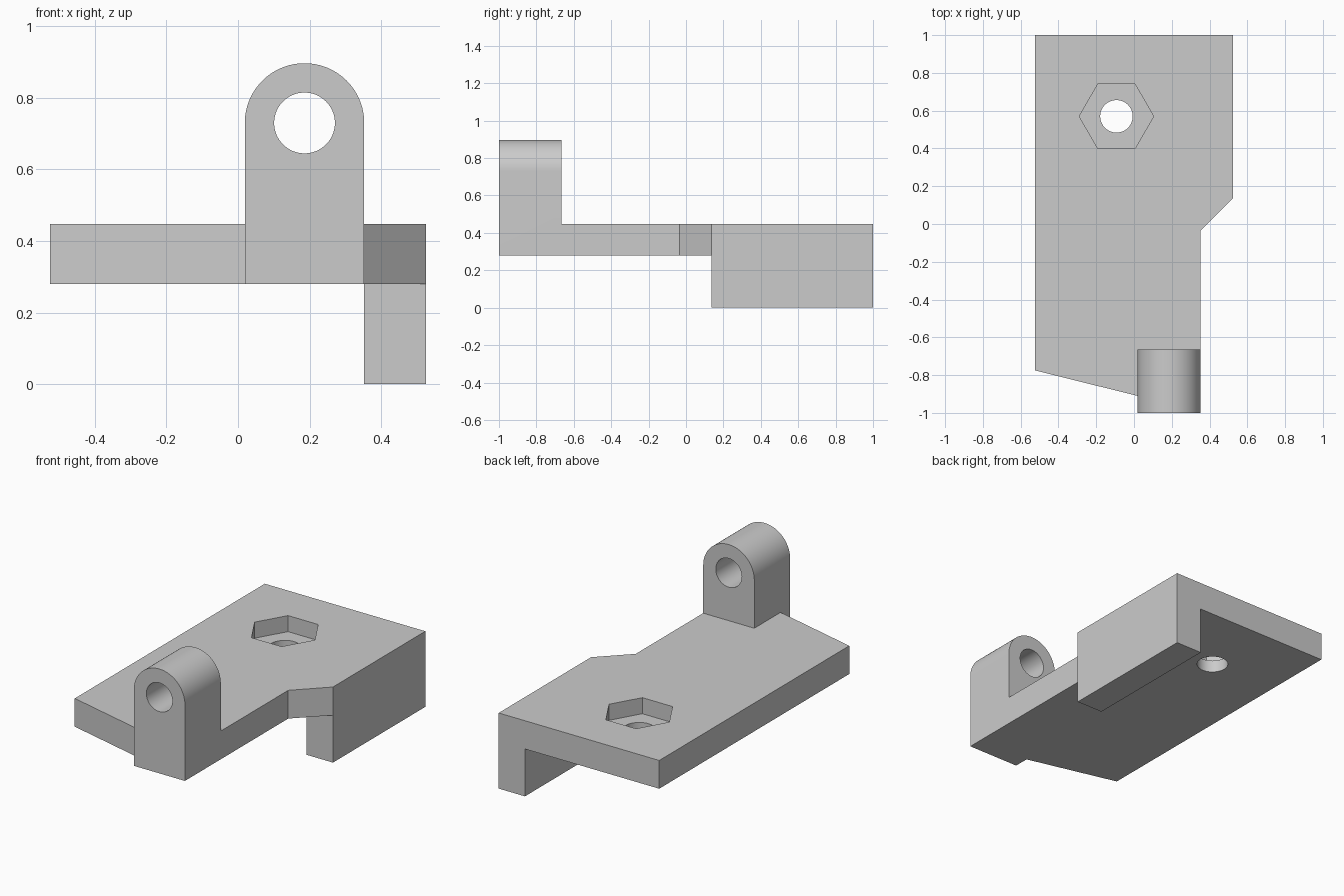
import bpy, bmesh
from math import pi, cos, sin, radians

cube = bpy.data.objects.get("Cube")
if cube:
    bpy.data.objects.remove(cube, do_unlink=True)

grey = bpy.data.materials.new("plain_grey")
grey.use_nodes = True
grey.diffuse_color = (0.6, 0.6, 0.6, 1)
grey.node_tree.nodes["Principled BSDF"].inputs["Base Color"].default_value = (0.6, 0.6, 0.6, 1)


def arc(cx, cy, r, n, start=0.0, sweep=2 * pi):
    """n points of a full circle, or n + 1 points of a partial arc."""
    count = n if sweep == 2 * pi else n + 1
    return [(cx + r * cos(start + sweep * i / n), cy + r * sin(start + sweep * i / n))
            for i in range(count)]


def prism(name, outline, low, high, axis="z"):
    """Extrude a flat outline (xy or xz) between two levels on the axis."""
    place = (lambda p, t: (p[0], p[1], t)) if axis == "z" else (lambda p, t: (p[0], t, p[1]))
    shift = (0, 0, high - low) if axis == "z" else (0, high - low, 0)
    bm = bmesh.new()
    base = bm.faces.new([bm.verts.new(place(p, low)) for p in outline])
    grown = bmesh.ops.extrude_face_region(bm, geom=[base], use_keep_orig=True)
    moved = [g for g in grown["geom"] if isinstance(g, bmesh.types.BMVert)]
    bmesh.ops.translate(bm, verts=moved, vec=shift)
    bmesh.ops.recalc_face_normals(bm, faces=bm.faces[:])
    mesh = bpy.data.meshes.new(name)
    bm.to_mesh(mesh)
    bm.free()
    mesh.materials.append(grey)
    obj = bpy.data.objects.new(name, mesh)
    bpy.context.scene.collection.objects.link(obj)
    return obj


def combine(target, tool, operation):
    """Apply a boolean and discard the tool solid."""
    mod = target.modifiers.new(operation.lower(), "BOOLEAN")
    mod.operation, mod.solver, mod.object = operation, "EXACT", tool
    bpy.context.view_layer.objects.active = target
    bpy.ops.object.modifier_apply(modifier=mod.name)
    bpy.data.objects.remove(tool, do_unlink=True)


SIDE, INNER, BOTTOM, TOP = 0.525, 0.353, 0.28, 0.447
LUG_LEFT, LUG_X, LUG_Z, LUG_R = 0.019, 0.186, 0.73, 0.167

# Base plate with slanted front and chamfered step
bracket = prism("bracket_plate", [
    (-SIDE, 1), (-SIDE, -0.775), (LUG_LEFT, -0.91), (0.1, -0.91), (0.1, -0.8),
    (INNER, -0.8), (INNER, -0.035), (SIDE, 0.137), (SIDE, 1)], BOTTOM, TOP)

# Side leg below the plate
leg = prism("side_leg", [(INNER, 0.137), (SIDE, 0.137), (SIDE, 1), (INNER, 1)], 0, 0.36)
combine(bracket, leg, "UNION")

# Upright lug with rounded top
lug = prism("pivot_lug", [(LUG_LEFT, BOTTOM), (INNER, BOTTOM)]
            + arc(LUG_X, LUG_Z, LUG_R, 48, 0, pi), -1, -0.665, "y")
combine(bracket, lug, "UNION")

# Pivot bore, hexagonal nut pocket and bolt hole
combine(bracket, prism("pivot_bore", arc(LUG_X, LUG_Z, 0.085, 64), -1.1, -0.55, "y"), "DIFFERENCE")
combine(bracket, prism("nut_pocket", arc(-0.093, 0.57, 0.197, 6), TOP - 0.095, 0.6), "DIFFERENCE")
combine(bracket, prism("bolt_hole", arc(-0.093, 0.57, 0.086, 64), 0.1, 0.6), "DIFFERENCE")

# Merge leftover flat seams, then smooth only the round faces
bm = bmesh.new()
bm.from_mesh(bracket.data)
bmesh.ops.remove_doubles(bm, verts=bm.verts[:], dist=0.0001)
bmesh.ops.dissolve_limit(bm, angle_limit=radians(0.5), verts=bm.verts[:], edges=bm.edges[:])
bm.to_mesh(bracket.data)
bm.free()
bpy.ops.object.select_all(action="DESELECT")
bracket.select_set(True)
bpy.context.view_layer.objects.active = bracket
bpy.ops.object.shade_smooth_by_angle(angle=radians(30))
